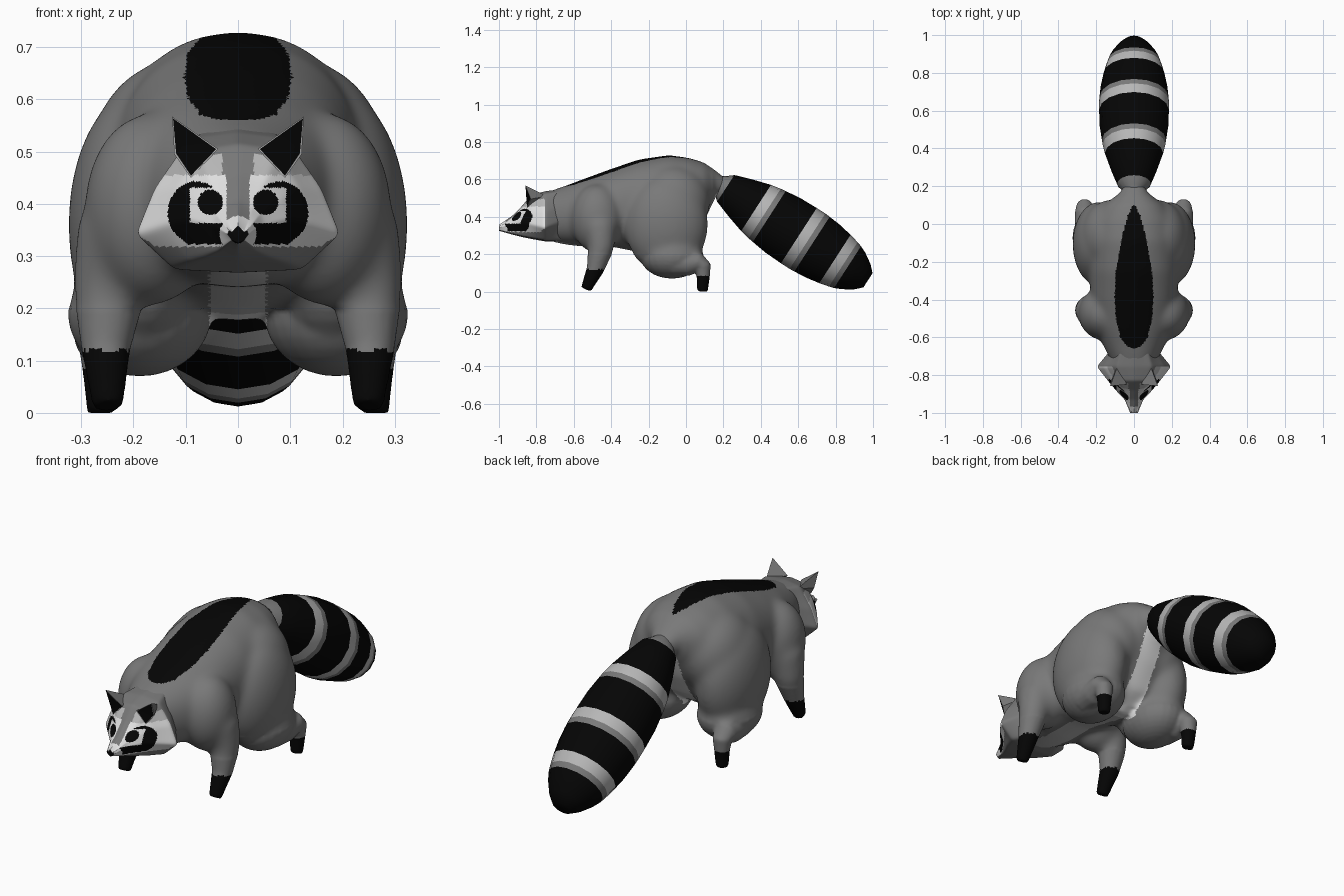
import bpy, bmesh, math
from mathutils import Vector, Matrix

if "Cube" in bpy.data.objects:
    bpy.data.objects.remove(bpy.data.objects["Cube"])

COLOURS = {"grey_fur": 0.19, "black_fur": 0.0015, "light_fur": 0.47, "white_fur": 0.75}
MATS = []
for name, v in COLOURS.items():
    m = bpy.data.materials.new(name)
    m.diffuse_color = (v, v, v, 1)
    m.use_nodes = True
    m.node_tree.nodes["Principled BSDF"].inputs["Base Color"].default_value = m.diffuse_color
    MATS.append(m)
GREY, BLACK, LIGHT, WHITE = range(4)


def loft(bm, rings, caps=True):
    """Skin a list of closed rings; returns the faces of each segment."""
    vs = [[bm.verts.new(p) for p in r] for r in rings]
    n = len(vs[0])
    segs = []
    for a, b in zip(vs, vs[1:]):
        segs.append([bm.faces.new((a[i], a[(i + 1) % n], b[(i + 1) % n], b[i])) for i in range(n)])
    if caps:
        segs[0].append(bm.faces.new(vs[0][::-1]))
        segs[-1].append(bm.faces.new(vs[-1]))
    return segs


def tube(bm, pts, radii, n=16, wide=1.0):
    """Round tube along a path, rings square to the path."""
    pts = [Vector(p) for p in pts]
    rings = []
    for i, (p, r) in enumerate(zip(pts, radii)):
        t = (pts[min(i + 1, len(pts) - 1)] - pts[max(i - 1, 0)]).normalized()
        side = (Vector((1, 0, 0)) - t * t.x).normalized()
        up = t.cross(side)
        rings.append([p + side * (r * wide * math.cos(a)) + up * (r * math.sin(a))
                      for a in (2 * math.pi * k / n for k in range(n))])
    return loft(bm, rings)


def finish(name, bm, sharp=None):
    bmesh.ops.recalc_face_normals(bm, faces=bm.faces)
    me = bpy.data.meshes.new(name)
    bm.to_mesh(me)
    bm.free()
    for m in MATS:
        me.materials.append(m)
    for p in me.polygons:
        p.use_smooth = True
    if sharp:
        me.set_sharp_from_angle(angle=math.radians(sharp))
    ob = bpy.data.objects.new(name, me)
    bpy.context.collection.objects.link(ob)
    return ob


def interp(table, y):
    for (a, va), (b, vb) in zip(table, table[1:]):
        if a <= y <= b:
            return va + (vb - va) * (y - a) / (b - a)
    return 0


# --- Body and legs, fused into one skin ---
bm = bmesh.new()
trunk = [  # y, top, bottom, half width
    (-0.76, .525, .28, .105), (-0.70, .548, .262, .135), (-0.64, .568, .25, .165), (-0.55, .602, .24, .205),
    (-0.40, .657, .24, .225), (-0.25, .708, .21, .24), (-0.09, .731, .175, .245),
    (0.02, .715, .25, .225), (0.10, .69, .38, .165), (0.16, .645, .51, .08), (0.21, .605, .53, .045)]
rings = []
for y, top, bot, hw in trunk:
    ring = []
    for k in range(32):
        c, s = math.cos(k * math.pi / 16), math.sin(k * math.pi / 16)
        e = 2 / 2.2
        ring.append(Vector((hw * math.copysign(abs(c) ** e, c), y,
                            (top + bot) / 2 + (top - bot) / 2 * math.copysign(abs(s) ** e, s))))
    rings.append(ring)
loft(bm, rings)
for s in (1, -1):
    # thigh, knee, rump and shoulder masses: centre, radii
    for c, r in (((.185, -.105, .36), (.141, .225, .26)), ((.188, -.075, .19), (.138, .17, .12)),
                 ((.12, -.07, .48), (.165, .2, .195)), ((.165, -.475, .39), (.13, .14, .185))):
        bmesh.ops.create_uvsphere(bm, u_segments=24, v_segments=16, radius=1,
                                  matrix=Matrix.Translation((s * c[0], c[1], c[2])) @ Matrix.Diagonal((*r, 1)))
    # hind shank and foot
    tube(bm, [(s * .235, -.06, .16), (s * .25, .02, .15), (s * .26, .07, .155), (s * .262, .09, .135),
              (s * .262, .092, .08), (s * .26, .088, .0)], [.08, .066, .054, .045, .036, .029])
    # front leg
    tube(bm, [(s * .17, -.46, .42), (s * .225, -.46, .33), (s * .247, -.455, .23),
              (s * .253, -.485, .12), (s * .249, -.535, .012)], [.09, .092, .07, .047, .029])
raw = finish("body_blank", bm)
mod = raw.modifiers.new("Fuse", 'REMESH')
mod.mode = 'VOXEL'
mod.voxel_size = 0.008
mod = raw.modifiers.new("Soften", 'SMOOTH')
mod.factor = 0.5
mod.iterations = 6
fused = bpy.data.meshes.new_from_object(raw.evaluated_get(bpy.context.evaluated_depsgraph_get()))
bpy.data.objects.remove(raw)
bm = bmesh.new()
bm.from_mesh(fused)
soft = [v for v in bm.verts if v.co.z > .2 and v.co.y < .14]   # blend limbs into the trunk
for _ in range(35):
    bmesh.ops.smooth_vert(bm, verts=soft, factor=.5, use_axis_x=True, use_axis_y=True, use_axis_z=True)
bm.normal_update()
stripe = [(-.66, 0), (-.645, .04), (-.6, .072), (-.5, .095), (-.38, .103), (-.25, .095), (-.08, .066), (.04, .035), (.1, .005)]
for f in bm.faces:
    c, n = f.calc_center_median(), f.normal
    f.material_index = GREY
    if c.z < (.12 if c.y < -.3 else .085) and (c.y < -.3 or c.y > .05):
        f.material_index = BLACK      # paws
    elif n.z > .3 and abs(c.x) < interp(stripe, c.y):
        f.material_index = BLACK      # back stripe
    elif n.z < -.15 and abs(c.x) < .055 and c.z < .53:
        f.material_index = WHITE if c.y > -.15 else LIGHT      # belly
finish("body", bm)

# --- Tail: bands square to its axis ---
bm = bmesh.new()
tail = [  # distance along axis, radius, colour of the next segment
    (-.05, .038, GREY), (-.02, .055, GREY), (.015, .085, BLACK), (.11, .118, BLACK), (.208, .147, LIGHT),
    (.263, .158, GREY), (.292, .162, BLACK), (.38, .173, BLACK), (.48, .176, LIGHT), (.535, .176, GREY),
    (.564, .174, BLACK), (.63, .168, BLACK), (.71, .154, LIGHT), (.763, .141, GREY), (.79, .133, BLACK),
    (.83, .115, BLACK), (.885, .08, BLACK), (.92, .045, BLACK)]
axis = Vector((0, .84, -.543))
segs = tube(bm, [Vector((0, .2, .56)) + axis * t for t, r, c in tail], [r for t, r, c in tail], 16, 1.05)
for faces, row in zip(segs, tail):
    for f in faces:
        f.material_index = row[2]
finish("tail", bm, 50)

# --- Head: wedge with pointed cheeks ---
bm = bmesh.new()
rings = []
for y, zt, zc, zb, wt, wc, wb in [
        (-.66, .55, .38, .27, .07, .12, .08), (-.755, .537, .34, .268, .095, .20, .125),
        (-.83, .515, .36, .282, .075, .14, .095), (-.88, .455, .37, .292, .052, .098, .066),
        (-.93, .405, .36, .305, .028, .05, .038), (-1.0, .358, .342, .325, .012, .02, .012)]:
    half = [(wt, zt - .012), (wt * .35 + wc * .65, zt * .45 + zc * .55), (wc, zc), (wb, zb + .006)]
    prof = [(0, zt)] + half + [(0, zb)] + [(-x, z) for x, z in reversed(half)]
    rings.append([Vector((x, y, z)) for x, z in prof])
loft(bm, rings, caps=False)
bmesh.ops.subdivide_edges(bm, edges=bm.edges[:], cuts=17, use_grid_fill=True)
bmesh.ops.holes_fill(bm, edges=[e for e in bm.edges if e.is_boundary], sides=0)
inner_verts = [v for v in bm.verts if -.99 < v.co.y < -.67]
for _ in range(12):
    bmesh.ops.smooth_vert(bm, verts=inner_verts, factor=.5, use_axis_x=True, use_axis_y=True, use_axis_z=True)
bmesh.ops.recalc_face_normals(bm, faces=bm.faces)


def face_colour(c, n):
    x, z = abs(c.x), c.z
    if c.y < -.94 and math.hypot(x, z - .339) < .0145:
        return BLACK                                            # nose
    if c.y > -.755 or n.z < -.6:
        return GREY
    if math.hypot(x, z - .342) < .035:
        return WHITE                                            # muzzle
    if math.hypot(x - .053, z - .403) < .024:
        return BLACK                                            # eye
    if abs(x - .058) < .034 and abs(z - .397) < .034:
        return WHITE                                            # eye rim
    if math.hypot((x - .08) / .054, (z - .383) / .06) < 1 or (x < .1 and .323 < z < .36):
        return BLACK                                            # mask
    if x < .022:
        return GREY                                             # brow line
    if .318 < z < .455:
        return WHITE
    return LIGHT if .45 < z < .495 and x > .03 else GREY


for f in bm.faces:
    f.material_index = face_colour(f.calc_center_median(), f.normal)
finish("head", bm, 60)

# --- Ears: pointed, black inside with a pale rim ---
for s, side in ((1, "left"), (-1, "right")):
    bm = bmesh.new()
    tip, inner, low, outer, back = [bm.verts.new((s * x, y, z)) for x, y, z in
                                    [(.126, -.858, .567), (.038, -.85, .505), (.09, -.85, .45),
                                     (.122, -.83, .495), (.085, -.745, .51)]]
    front = bm.faces.new((tip, inner, low, outer))
    for a, b in ((tip, inner), (inner, low), (low, outer), (outer, tip)):
        bm.faces.new((b, a, back))
    bmesh.ops.recalc_face_normals(bm, faces=bm.faces)
    for f in bmesh.ops.inset_individual(bm, faces=[front], thickness=.004)["faces"]:
        f.material_index = LIGHT
    front.material_index = BLACK
    finish(side + "_ear", bm, 30)
